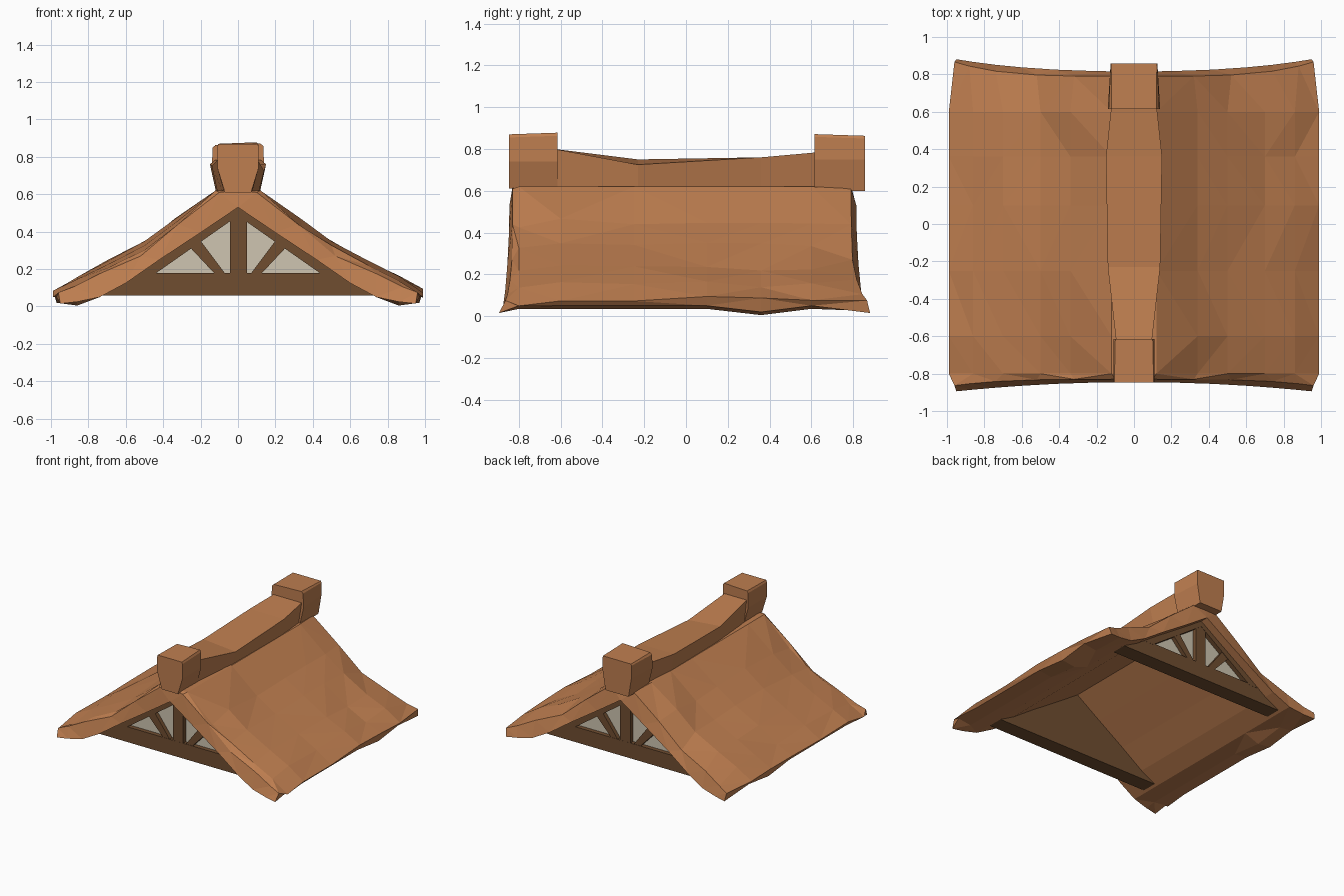
import bpy, bmesh, random

random.seed(4)
cube = bpy.data.objects.get("Cube")
if cube:
    bpy.data.objects.remove(cube, do_unlink=True)


def material(name, rgb):
    m = bpy.data.materials.new(name)
    m.use_nodes = True
    m.diffuse_color = (*rgb, 1)
    m.node_tree.nodes["Principled BSDF"].inputs["Base Color"].default_value = (*rgb, 1)
    return m


clay = material("clay orange", (0.52, 0.21, 0.08))
wood = material("dark wood", (0.16, 0.075, 0.03))
cream = material("cream plaster", (0.62, 0.56, 0.44))


def loft(name, rings, mat, triangulate=False):
    """Skin a list of equal closed rings and close both ends."""
    bm = bmesh.new()
    loops = [[bm.verts.new(p) for p in ring] for ring in rings]
    n = len(loops[0])
    for a, b in zip(loops, loops[1:]):
        for i in range(n):
            j = (i + 1) % n
            bm.faces.new((a[i], a[j], b[j], b[i]))
    for ring in (loops[0], loops[-1]):
        if n % 2:
            bm.faces.new(ring)
        else:
            for i in range(n // 2 - 1):
                bm.faces.new((ring[i], ring[i + 1], ring[n - 2 - i], ring[n - 1 - i]))
    bmesh.ops.recalc_face_normals(bm, faces=bm.faces)
    if triangulate:
        bmesh.ops.triangulate(bm, faces=bm.faces, quad_method='SHORT_EDGE')
    mesh = bpy.data.meshes.new(name)
    bm.to_mesh(mesh)
    bm.free()
    mesh.materials.append(mat)
    obj = bpy.data.objects.new(name, mesh)
    bpy.context.collection.objects.link(obj)
    return obj


def prism(name, pts, y0, y1, mat, flip=1):
    return loft(name, [[(flip * x, y, z) for x, z in pts] for y in (y0, y1)], mat)


def mirrored(half):
    return [(-x, z) for x, z in reversed(half[1:])] + half


# Sagging roof shell: half profiles from ridge to eave
top_mid = [(0, .62), (.12, .62), (.34, .455), (.5, .34), (.7, .235), (.86, .155), (.99, .085)]
top_end = [(0, .62), (.1, .61), (.32, .44), (.52, .27), (.74, .175), (.88, .105), (.96, .075)]
under = [(0, .53), (.2, .395), (.42, .25), (.6, .125), (.74, .05), (.86, .025), (.97, .04)]
under_end = under[:-1] + [(.95, .015)]
stations = [-.83, -.8, -.6, -.25, .1, .36, .6, .79]
rings = []
for k, y in enumerate(stations):
    end = k in (0, len(stations) - 1)
    side = -1 if y < 0 else 1
    top = mirrored(top_end if end else top_mid)
    low = mirrored(under_end if end else under)
    ring = []
    for x, z in top:
        flare = (.04 if side < 0 else .09) * abs(x) ** 4 if end else 0
        near = k == 1
        bump = 0 if end or abs(x) < .2 else random.uniform(-.018, .014)
        if near:
            bump -= .025 * (abs(x) > .2)
        ring.append((x, y + side * flare, z + bump))
    for x, z in reversed(low):
        flare = .015 + .055 * abs(x) ** 2 if end else 0
        if end and side > 0:
            flare += .02 * abs(x) ** 4 + .01
        drop = -.02 if .3 < y < .5 else .01
        z += drop if not end and abs(x) > .8 else 0
        ring.append((x, y + side * flare, z))
    rings.append(ring)
loft("roof_shell", rings, clay, True)

# Ridge cap: y, half width, left and right top heights
cap = [(-.63, .095, .8, .8), (-.23, .14, .75, .725), (.36, .15, .76, .76), (.64, .12, .785, .785)]
loft("ridge_cap", [[(-w * .75, y, .59), (-w, y, zl), (w, y, zr), (w * .75, y, .59)]
                   for y, w, zl, zr in cap], clay)


# End blocks on the ridge, narrowing toward the roof
def end_block(name, inner, outer, levels):
    rings = []
    for z, wi, wo in levels:
        rings.append([(-wi, inner, z), (wi, inner, z + .008 * (z > .8)),
                      (wo, outer, z), (-wo, outer, z)])
    loft(name, rings, clay)


end_block("front_ridge_block", -.615, -.847,
          [(.61, .075, .07), (.74, .11, .11), (.855, .11, .11), (.87, .1, .105)])
end_block("back_ridge_block", .615, .857,
          [(.6, .105, .1), (.75, .14, .125), (.85, .135, .125), (.863, .12, .122)])

# Timber gables with plaster panels set behind the frame
beam = [(-.78, .06), (.78, .06), (.6, .18), (-.6, .18)]
rafter = [(0, .485), (.45, .17), (.62, .17), (0, .56)]
strut = [(.06, .165), (.21, .365), (.265, .325), (.115, .165)]
post = [(-.042, .1), (.048, .1), (.048, .5), (-.042, .5)]
for side, label in ((-1, "front"), (1, "back")):
    prism(label + "_gable_board", [(-.78, .06), (.78, .06), (0, .55)], side * .63, side * .71, wood)
    prism(label + "_plaster", [(-.5, .15), (.5, .15), (0, .5)], side * .71, side * .716, cream)
    prism(label + "_tie_beam", beam, side * .7, side * .75, wood)
    prism(label + "_post", post, side * .7, side * .749, wood)
    for flip, hand in ((1, "left"), (-1, "right")):
        prism(f"{label}_{hand}_rafter", rafter, side * .7, side * .751, wood, flip)
        prism(f"{label}_{hand}_strut", strut, side * .7, side * .748, wood, flip)
